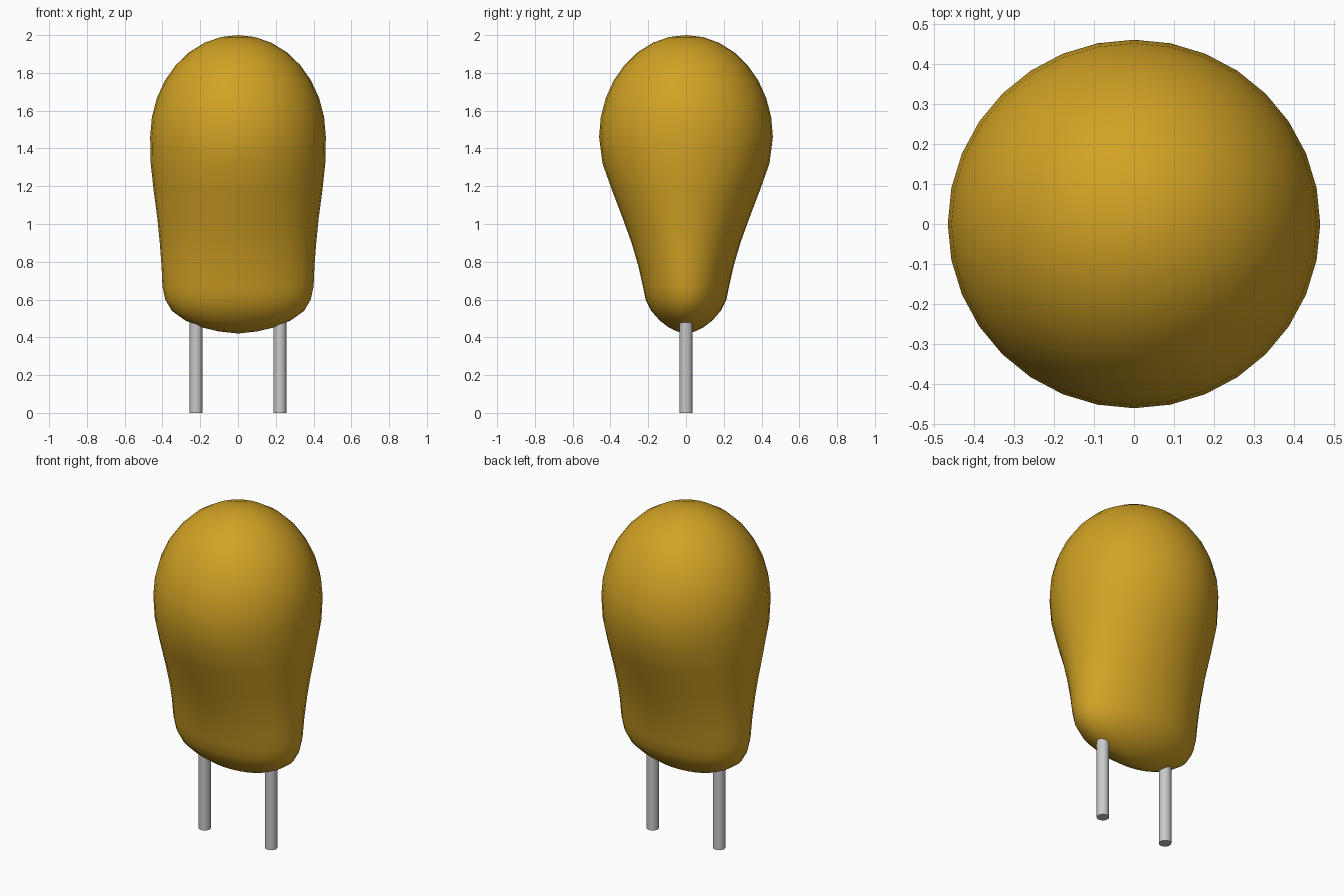
import bpy, bmesh, math

old = bpy.data.objects.get("Cube")
if old:
    bpy.data.objects.remove(old, do_unlink=True)


def make_material(name, rgb, metallic=0.0):
    mat = bpy.data.materials.new(name)
    mat.use_nodes = True
    mat.diffuse_color = (*rgb, 1)
    bsdf = mat.node_tree.nodes["Principled BSDF"]
    bsdf.inputs["Base Color"].default_value = (*rgb, 1)
    return mat


amber = make_material("amber resin", (0.64, 0.36, 0.018))
steel = make_material("pale grey metal", (0.58, 0.58, 0.58))


def add_object(name, bm, mat):
    bmesh.ops.recalc_face_normals(bm, faces=bm.faces)
    mesh = bpy.data.meshes.new(name)
    bm.to_mesh(mesh)
    bm.free()
    mesh.materials.append(mat)
    obj = bpy.data.objects.new(name, mesh)
    bpy.context.collection.objects.link(obj)
    return obj


def smooth(obj, degrees):
    bpy.ops.object.select_all(action="DESELECT")
    obj.select_set(True)
    bpy.context.view_layer.objects.active = obj
    bpy.ops.object.shade_smooth_by_angle(angle=math.radians(degrees))


# Body: elliptical dome on top, flattening towards a narrow rounded base
SEGMENTS = 32
TOP, WAIST, BOTTOM = 2.0, 1.46, 0.42
RX, RY = 0.465, 0.46
rings = []  # (z, half width, half depth)
for i in range(1, 9):
    a = math.radians(11.25 * i)
    rings.append((WAIST + (TOP - WAIST) * math.cos(a), RX * math.sin(a), RY * math.sin(a)))
rings += [
    (1.32, 0.462, 0.442),
    (1.18, 0.447, 0.392),
    (1.03, 0.427, 0.335),
    (0.90, 0.414, 0.288),
    (0.78, 0.405, 0.253),
    (0.67, 0.400, 0.228),
    (0.60, 0.385, 0.214),
    (0.54, 0.350, 0.184),
    (0.49, 0.280, 0.140),
    (0.455, 0.200, 0.095),
    (0.432, 0.105, 0.050),
]

bm = bmesh.new()
loops = []
for z, rx, ry in rings:
    loops.append([
        bm.verts.new((rx * math.cos(math.tau * k / SEGMENTS),
                      ry * math.sin(math.tau * k / SEGMENTS), z))
        for k in range(SEGMENTS)])
top = bm.verts.new((0, 0, TOP))
bottom = bm.verts.new((0, 0, BOTTOM))
for k in range(SEGMENTS):
    n = (k + 1) % SEGMENTS
    bm.faces.new((top, loops[0][k], loops[0][n]))
    bm.faces.new((bottom, loops[-1][n], loops[-1][k]))
    for upper, lower in zip(loops, loops[1:]):
        bm.faces.new((upper[k], lower[k], lower[n], upper[n]))
smooth(add_object("body", bm, amber), 80)

# Two straight wire leads reaching up into the base
LEAD_HEIGHT = 0.52
for side, x in (("left", 0.222), ("right", -0.222)):
    bm = bmesh.new()
    bmesh.ops.create_cone(bm, cap_ends=True, segments=24, radius1=0.034,
                          radius2=0.034, depth=LEAD_HEIGHT)
    bmesh.ops.translate(bm, verts=bm.verts, vec=(x, 0, LEAD_HEIGHT / 2))
    smooth(add_object(side + "_lead", bm, steel), 40)
